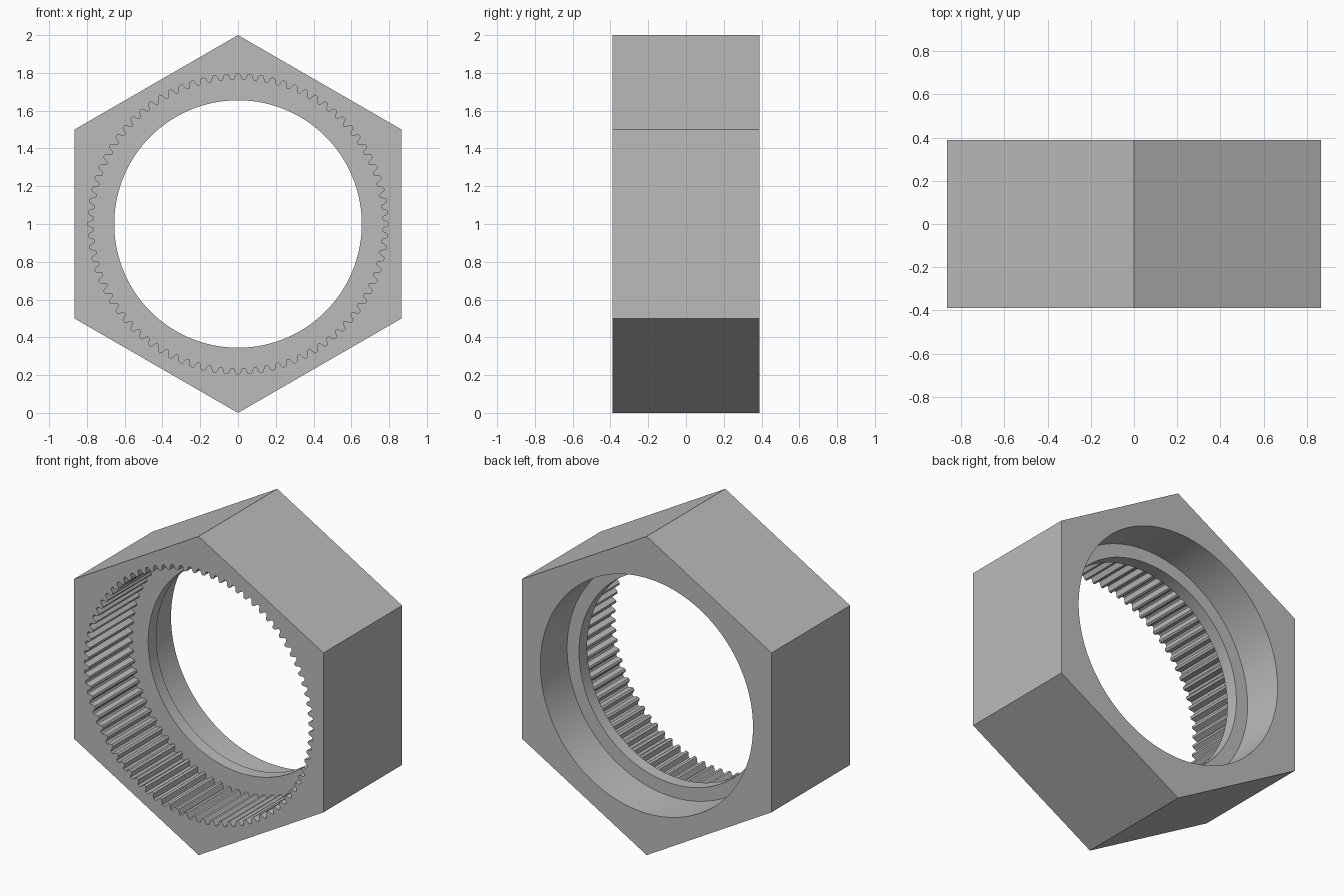
import bpy, bmesh, math

cube = bpy.data.objects.get("Cube")
if cube:
    bpy.data.objects.remove(cube, do_unlink=True)

TEETH = 80
ROOT, TIP = 0.795, 0.762      # ring gear radii
BORE, RECESS = 0.655, 0.738   # flange bore and rear counterbore
FRONT, BACK = -0.39, 0.39
LEDGE_FRONT, LEDGE_BACK = 0.045, 0.125

# Cross-sections as (angle, radius) lists
def circle(radius, count=160):
    return [(math.tau * i / count, radius) for i in range(count)]

def gear():
    # one tooth: rounded root, sloping flank, rounded tip (fraction of pitch, height)
    half = [(0.0, 0.0), (0.12, 0.05), (0.19, 0.22), (0.31, 0.78), (0.38, 0.95)]
    tooth = half + [(0.5, 1.0)] + [(1 - f, h) for f, h in reversed(half[1:])]
    return [(math.tau * (t + f) / TEETH, ROOT + (TIP - ROOT) * h)
            for t in range(TEETH) for f, h in tooth]

bm = bmesh.new()

def ring(section, y):
    verts = [bm.verts.new((r * math.sin(a), y, 1 + r * math.cos(a))) for a, r in section]
    edges = [bm.edges.new((v, verts[i - 1])) for i, v in enumerate(verts)]
    return verts, edges

def wall(a, b):
    for i in range(len(a[0])):
        bm.faces.new((a[0][i - 1], a[0][i], b[0][i], b[0][i - 1]))

def cap(a, b):
    bmesh.ops.triangle_fill(bm, edges=a[1] + b[1], use_beauty=True)

# Walls: hex outside, toothed front hole, flange bore, rear counterbore
hex_front, hex_back = [ring(circle(1.0, 6), y) for y in (FRONT, BACK)]
gear_front, gear_end = [ring(gear(), y) for y in (FRONT, LEDGE_FRONT)]
bore_front, bore_back = [ring(circle(BORE), y) for y in (LEDGE_FRONT, LEDGE_BACK)]
recess_end, recess_back = [ring(circle(RECESS), y) for y in (LEDGE_BACK, BACK)]
for pair in ((hex_front, hex_back), (gear_front, gear_end),
             (bore_front, bore_back), (recess_end, recess_back)):
    wall(*pair)

# Flat annular faces
for pair in ((hex_front, gear_front), (gear_end, bore_front),
             (bore_back, recess_end), (recess_back, hex_back)):
    cap(*pair)

bmesh.ops.recalc_face_normals(bm, faces=bm.faces)
mesh = bpy.data.meshes.new("hex_ring_gear")
bm.to_mesh(mesh)
bm.free()
body = bpy.data.objects.new("hex_ring_gear", mesh)
bpy.context.collection.objects.link(body)

grey = bpy.data.materials.new("plain grey")
grey.use_nodes = True
colour = (0.5, 0.5, 0.5, 1.0)
grey.diffuse_color = colour
grey.node_tree.nodes["Principled BSDF"].inputs["Base Color"].default_value = colour
mesh.materials.append(grey)

bpy.context.view_layer.objects.active = body
body.select_set(True)
bpy.ops.object.shade_smooth_by_angle(angle=math.radians(30))
